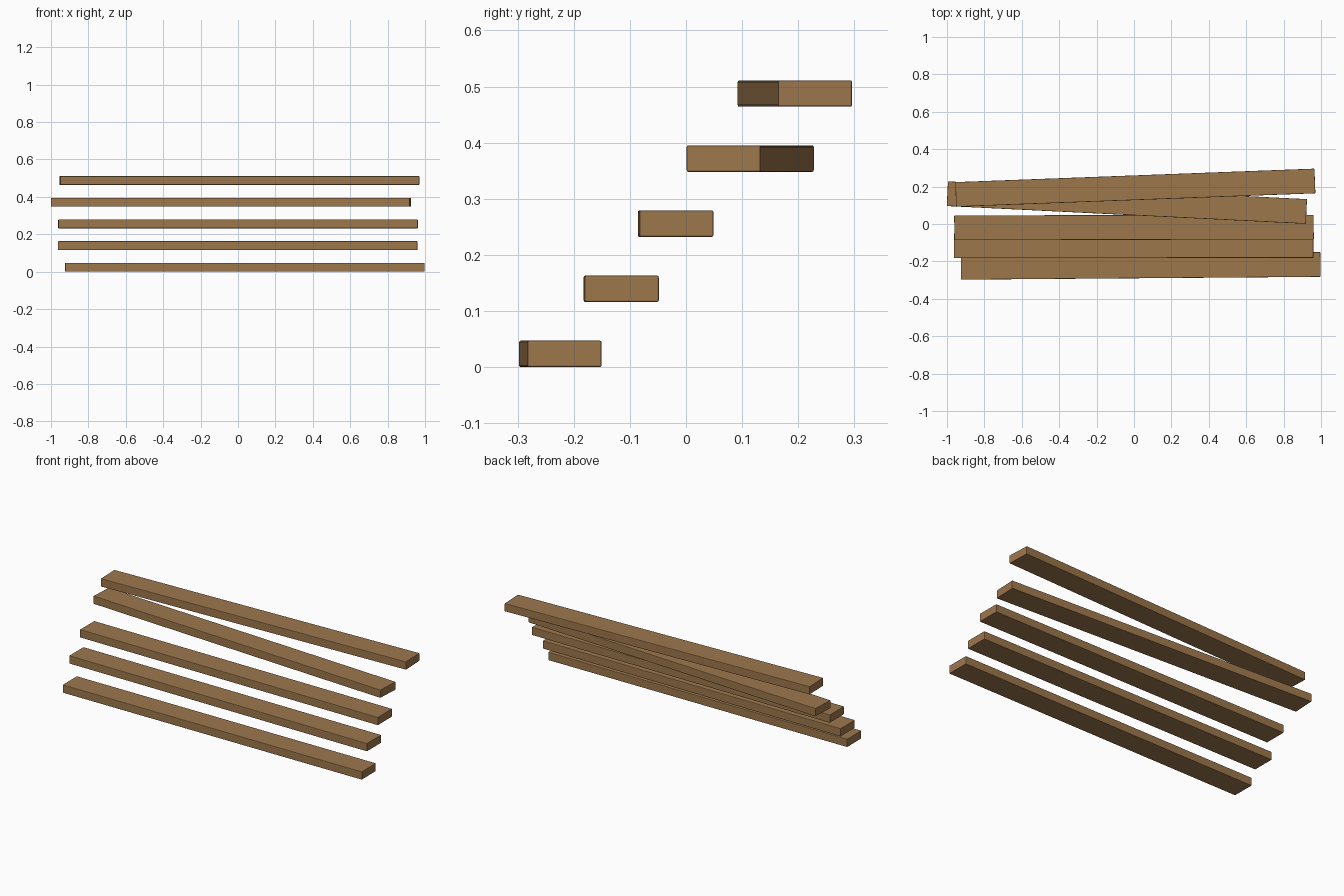
import bpy
from mathutils import Matrix
import bmesh

cube = bpy.data.objects.get("Cube")
if cube:
    bpy.data.objects.remove(cube, do_unlink=True)

LENGTH, WIDTH, THICK = 1.922, 0.132, 0.047
SPACING = 0.116

# Plain brown wood
wood = bpy.data.materials.new("brown_wood")
wood.use_nodes = True
colour = (0.34, 0.185, 0.073, 1)
wood.diffuse_color = colour
wood.node_tree.nodes["Principled BSDF"].inputs["Base Color"].default_value = colour


def add_plank(name, x, y, z, turn):
    bm = bmesh.new()
    bmesh.ops.create_cube(bm, size=1, matrix=Matrix.Diagonal((LENGTH, WIDTH, THICK, 1)))
    mesh = bpy.data.meshes.new(name)
    bm.to_mesh(mesh)
    bm.free()
    mesh.materials.append(wood)
    plank = bpy.data.objects.new(name, mesh)
    plank.location = (x, y, z)
    plank.rotation_euler.z = turn
    bpy.context.collection.objects.link(plank)
    # Slightly eased edges
    bevel = plank.modifiers.new("eased_edges", "BEVEL")
    bevel.width = 0.003
    bevel.segments = 2


# Stair treads from bottom to top: x, y, turn in radians
treads = [
    (0.036, -0.224, 0.0078),
    (-0.002, -0.1155, 0.001),
    (0.0, -0.0185, 0.0015),
    (-0.038, 0.1145, -0.0494),
    (0.007, 0.194, 0.0375),
]
for i, (x, y, turn) in enumerate(treads):
    add_plank(f"stair_plank_{i + 1}", x, y, THICK / 2 + i * SPACING, turn)
